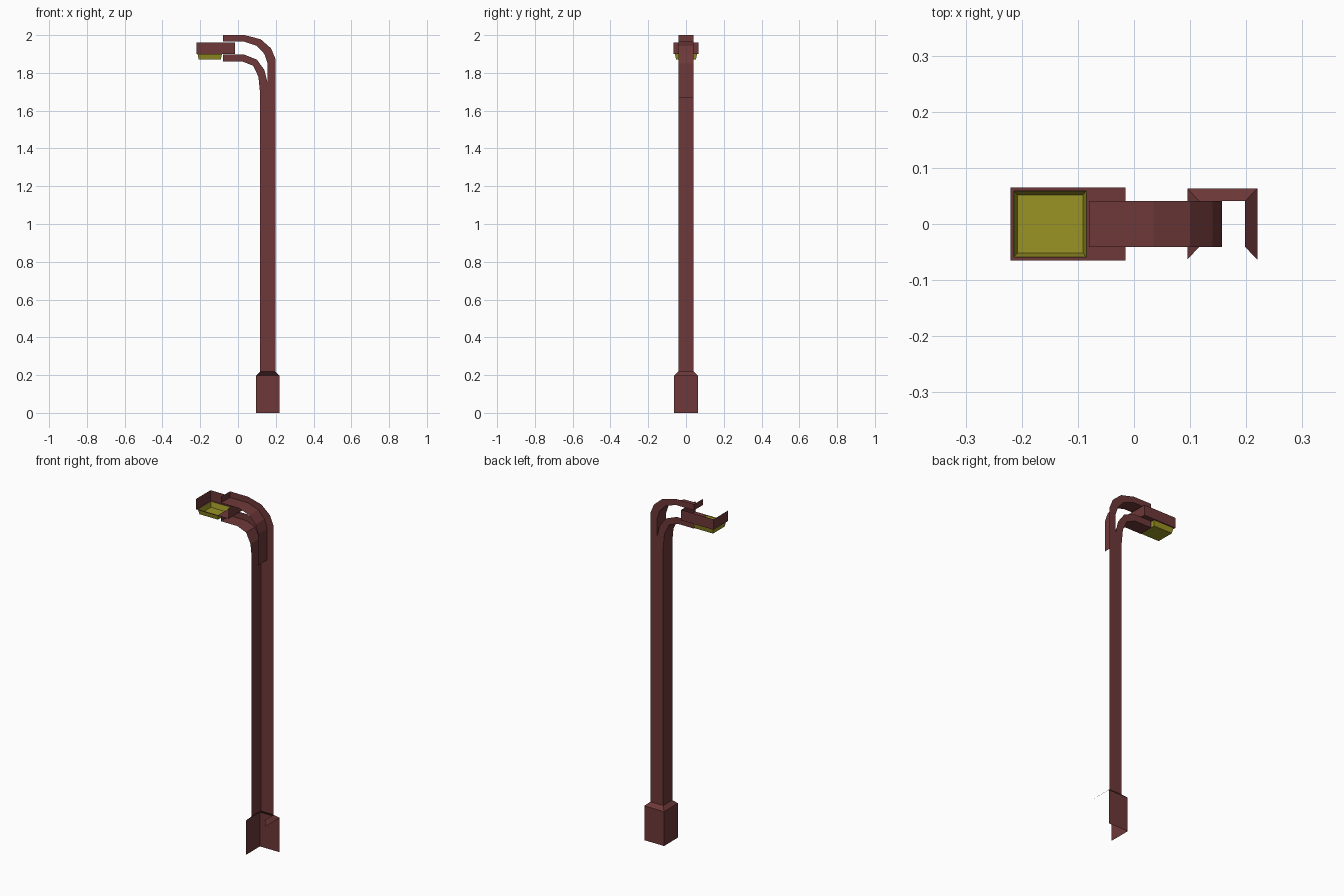
import bpy, bmesh

if "Cube" in bpy.data.objects:
    bpy.data.objects.remove(bpy.data.objects["Cube"])

# The lamp is an open shell: the front, the right side and the tops are left off.


def material(name, rgb):
    m = bpy.data.materials.new(name)
    m.diffuse_color = (*rgb, 1)
    m.use_nodes = True
    m.node_tree.nodes["Principled BSDF"].inputs["Base Color"].default_value = m.diffuse_color
    return m


BROWN = material("dark red brown", (0.156, 0.040, 0.040))
YELLOW = material("lamp yellow", (0.32, 0.29, 0.018))


def shell(name, mat, faces):
    """Object made from a list of polygons, welded together."""
    bm = bmesh.new()
    for poly in faces:
        bm.faces.new([bm.verts.new(p) for p in poly])
    bmesh.ops.remove_doubles(bm, verts=bm.verts, dist=0.0002)
    me = bpy.data.meshes.new(name)
    bm.to_mesh(me)
    bm.free()
    me.materials.append(mat)
    ob = bpy.data.objects.new(name, me)
    bpy.context.collection.objects.link(ob)
    return ob


def ring(x0, x1, y, z):
    """Rectangle corners: front left, front right, back right, back left."""
    return [(x0, -y, z), (x1, -y, z), (x1, y, z), (x0, y, z)]


FRONT, RIGHT, BACK, LEFT = range(4)


def walls(low, high, sides):
    return [[low[i], low[(i + 1) % 4], high[(i + 1) % 4], high[i]] for i in sides]


def strip(path, y):
    """Surface swept across the depth along an x-z path (faces down / left)."""
    return [[(a[0], y, a[1]), (b[0], y, b[1]), (b[0], -y, b[1]), (a[0], -y, a[1])]
            for a, b in zip(path, path[1:])]


def side(low, high, y):
    """Back face between two x-z paths."""
    return [[(p[0], y, p[1]) for p in (b, a, c, d)]
            for a, b, c, d in zip(low, low[1:], high, high[1:])]


W = 0.041                        # half width of the pole
XL, XM, XR = 0.116, 0.157, 0.198  # left, middle and right of the pole

# Base with sloped shoulder
foot, rim = ring(0.095, 0.22, 0.0635, 0), ring(0.095, 0.22, 0.0635, 0.197)
neck = ring(XL, XR, W, 0.218)
shell("base", BROWN, walls(foot, rim, (BACK, LEFT))
      + walls(rim, neck, (RIGHT, BACK, LEFT)))

# Pole
shell("pole", BROWN, walls(neck, ring(XL, XR, W, 1.67), (BACK, LEFT)))

# Two curved arms that split from the pole and hold the head
upper_top = [(-0.08, 2.0), (0.035, 2.0), (0.12, 1.978), (0.175, 1.93), (XR, 1.875), (XR, 1.67)]
upper_low = [(-0.08, 1.965), (0.035, 1.965), (0.10, 1.943), (0.14, 1.90), (XM, 1.85), (XM, 1.67)]
lower_top = [(-0.08, 1.898), (0.03, 1.898), (0.10, 1.87), (0.14, 1.815), (XM, 1.745), (XM, 1.67)]
lower_low = [(-0.08, 1.86), (0.025, 1.86), (0.08, 1.838), (0.108, 1.78), (XL, 1.70), (XL, 1.67)]
for name, top, low in (("upper_arm", upper_top, upper_low),
                       ("lower_arm", lower_top, lower_low)):
    cap = strip([top[0], low[0]], W)
    shell(name, BROWN, strip(low, W) + side(low, top, W) + cap)

# Lamp head: open tray with a hole in the floor for the light
HX0, HX1, HY, HZ = -0.22, -0.015, 0.065, 1.9
floor, brim = ring(HX0, HX1, HY, HZ), ring(HX0, HX1, HY, 1.96)
hole = ring(-0.214, -0.085, 0.059, HZ)
floor_faces = [[floor[(i + 1) % 4], floor[i], hole[i], hole[(i + 1) % 4]] for i in range(4)]
shell("lamp_head", BROWN, walls(floor, brim, (RIGHT, BACK, LEFT)) + floor_faces)

# Light: shallow tapered yellow pan
pan = ring(-0.208, -0.091, 0.052, 1.87)
shell("light", YELLOW, walls(pan, hole, range(4)) + [pan[::-1]])
